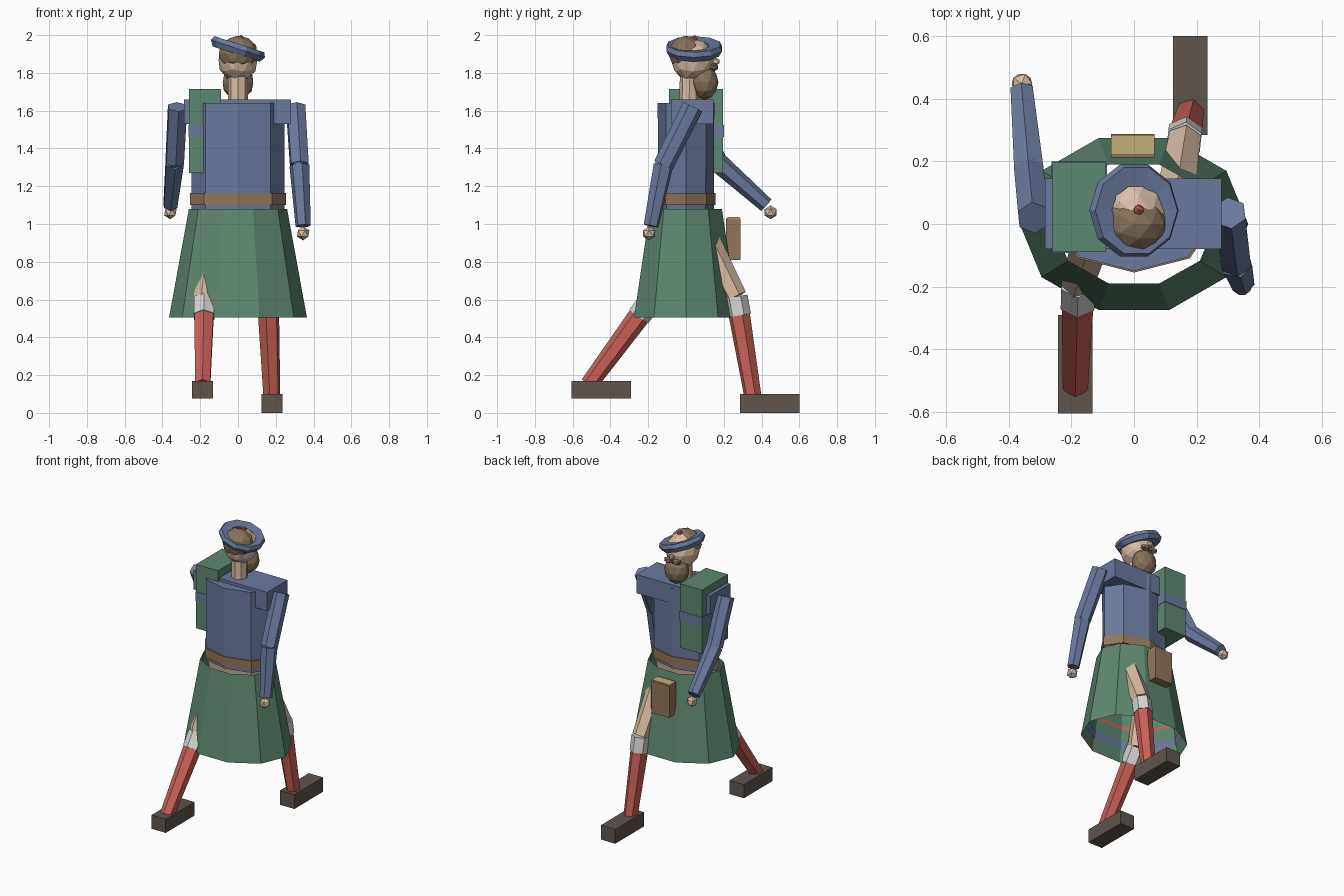
import bpy
import bmesh
from math import cos, sin, tau, radians
from mathutils import Vector, Matrix

if "Cube" in bpy.data.objects:
    bpy.data.objects.remove(bpy.data.objects["Cube"])


def material(name, srgb):
    m = bpy.data.materials.new(name)
    m.use_nodes = True
    col = [(c / 255) ** 2.2 for c in srgb] + [1]
    m.diffuse_color = col
    m.node_tree.nodes["Principled BSDF"].inputs["Base Color"].default_value = col
    return m


blue = material("slate blue wool", (106, 120, 156))
green = material("tartan green", (94, 134, 112))
red = material("sock red", (200, 97, 87))
skin = material("skin", (216, 188, 164))
hair_brown = material("hair brown", (133, 114, 91))
leather = material("leather brown", (144, 117, 91))
shoe_brown = material("shoe dark brown", (97, 85, 79))
gold = material("brass", (196, 174, 122))
cuff_grey = material("cuff off white", (212, 212, 207))


def finish(name, bm, mat):
    bmesh.ops.recalc_face_normals(bm, faces=bm.faces)
    mesh = bpy.data.meshes.new(name)
    bm.to_mesh(mesh)
    bm.free()
    mesh.materials.append(mat)
    ob = bpy.data.objects.new(name, mesh)
    bpy.context.collection.objects.link(ob)
    return ob


def box(name, lo, hi, mat):
    lo, hi = Vector(lo), Vector(hi)
    bm = bmesh.new()
    size = Matrix.Diagonal((hi - lo).to_4d())
    bmesh.ops.create_cube(bm, size=1, matrix=Matrix.Translation((lo + hi) / 2) @ size)
    return finish(name, bm, mat)


def ball(name, centre, radii, mat, detail=1):
    bm = bmesh.new()
    size = Matrix.Diagonal(Vector(radii).to_4d())
    bmesh.ops.create_icosphere(bm, subdivisions=detail, radius=1,
                               matrix=Matrix.Translation(centre) @ size)
    return finish(name, bm, mat)


def limb(name, a, b, ra, rb, mat, sides=6):
    """Tapered prism from point a to point b."""
    a, b = Vector(a), Vector(b)
    axis = b - a
    turn = axis.to_track_quat('Z', 'Y').to_matrix().to_4x4()
    bm = bmesh.new()
    bmesh.ops.create_cone(bm, cap_ends=True, segments=sides, radius1=ra, radius2=rb,
                          depth=axis.length,
                          matrix=Matrix.Translation((a + b) / 2) @ turn)
    return finish(name, bm, mat)


def loft(name, rings, sides, mat, capped=True, closed=False):
    """Skin over elliptical rings given as (x radius, y radius, height)."""
    bm = bmesh.new()
    rows = [[bm.verts.new((rx * cos(tau * i / sides), ry * sin(tau * i / sides), z))
             for i in range(sides)] for rx, ry, z in rings]
    pairs = list(zip(rows, rows[1:]))
    if closed:
        pairs.append((rows[-1], rows[0]))
    for low, high in pairs:
        for i in range(sides):
            j = (i + 1) % sides
            bm.faces.new((low[i], low[j], high[j], high[i]))
    if capped and not closed:
        bm.faces.new(rows[0])
        bm.faces.new(rows[-1])
    return finish(name, bm, mat)


# Torso, shoulders, belt and hips
loft("torso", [(.245, .147, 1.08), (.245, .15, 1.64)], 8, blue)
box("shoulders", (-.285, -.08, 1.53), (.28, .145, 1.66), blue)
loft("belt", [(.253, .155, 1.1), (.253, .155, 1.165)], 8, leather)
loft("hips", [(.2, .12, .95), (.235, .14, 1.085)], 8, skin)

# Kilt: open shell, with two woven bands on the inside
KILT_LOW, KILT_HIGH = (.365, .289, .505), (.26, .2, 1.08)


def kilt_ring(z, inset=0):
    t = (z - KILT_LOW[2]) / (KILT_HIGH[2] - KILT_LOW[2])
    rx, ry = (KILT_LOW[k] + t * (KILT_HIGH[k] - KILT_LOW[k]) for k in (0, 1))
    return rx - inset, ry - inset, z


loft("kilt", [kilt_ring(.505), kilt_ring(1.08)], 10, green, capped=False)
for name, z, height, mat in (("kilt_blue_band", .59, .05, blue),
                             ("kilt_red_band", .72, .02, red)):
    loft(name, [kilt_ring(z, .006), kilt_ring(z + height, .006)], 10, mat, capped=False)

# Pouch with brass top
box("pouch", (-.073, .212, .81), (.065, .288, 1.03), leather)
box("pouch_clasp", (-.073, .22, 1.03), (.065, .284, 1.038), gold)

# Folded blanket over the shoulder, with a stripe
box("shoulder_blanket", (-.26, -.09, 1.27), (-.09, .197, 1.715), green)
box("blanket_stripe", (-.263, -.093, 1.46), (-.087, .2, 1.525), blue)

# Head
limb("neck", (0, .015, 1.62), (0, .02, 1.79), .052, .052, skin, 8)
ball("head", (0, .035, 1.868), (.108, .115, .115), skin, 2)
ball("hair", (0, 0, 1.903), (.107, .093, .094), hair_brown, 2)
ball("beard", (0, .1, 1.75), (.085, .072, .092), hair_brown, 2)
for side, x in (("left", .03), ("right", -.03)):
    ball(side + "_moustache", (x, .148, 1.83), (.035, .024, .022), hair_brown)
ball("nose", (0, .155, 1.86), (.018, .025, .022), skin)

# Tilted cap: open ring with a pompom
cap = loft("cap", [(.132, .138, -.03), (.15, .155, 0), (.138, .144, .025),
                   (.08, .08, .018), (.08, .08, -.03)], 10, blue, closed=True)
cap.location = (0, .043, 1.928)
cap.rotation_euler = (0, radians(18), 0)
ball("pompom", (.015, .045, 1.983), (.018, .018, .017), red)

# Arms: shoulder, elbow, wrist, hand
arms = {
    "left": ((.305, .035, 1.62), (.325, -.12, 1.31), (.345, -.185, .99), (.345, -.195, .95)),
    "right": ((-.32, .02, 1.62), (-.335, .165, 1.33), (-.358, .425, 1.1), (-.358, .448, 1.062)),
}
for side, (shoulder, elbow, wrist, hand) in arms.items():
    limb(side + "_upper_arm", shoulder, elbow, .056, .054, blue)
    ball(side + "_elbow", elbow, (.05, .05, .05), blue)
    limb(side + "_forearm", elbow, wrist, .054, .041, blue)
    ball(side + "_hand", hand, (.037, .037, .037), skin)

# Legs: hip, knee, cuff bottom, ankle, then shoe corners
legs = {
    "left": ((.13, .08, .98), (.16, .265, .615), (.162, .283, .515), (.18, .357, .07),
             (.125, .285, 0), (.235, .6, .1)),
    "right": ((-.13, -.03, 1), (-.178, -.185, .6), (-.18, -.25, .51), (-.187, -.515, .15),
              (-.243, -.605, .075), (-.133, -.29, .17)),
}
for side, (hip, knee, cuff, ankle, low, high) in legs.items():
    limb(side + "_thigh", hip, knee, .07, .058, skin)
    limb(side + "_sock_cuff", knee, cuff, .062, .062, cuff_grey)
    limb(side + "_sock", cuff, ankle, .058, .046, red)
    box(side + "_shoe", low, high, shoe_brown)
